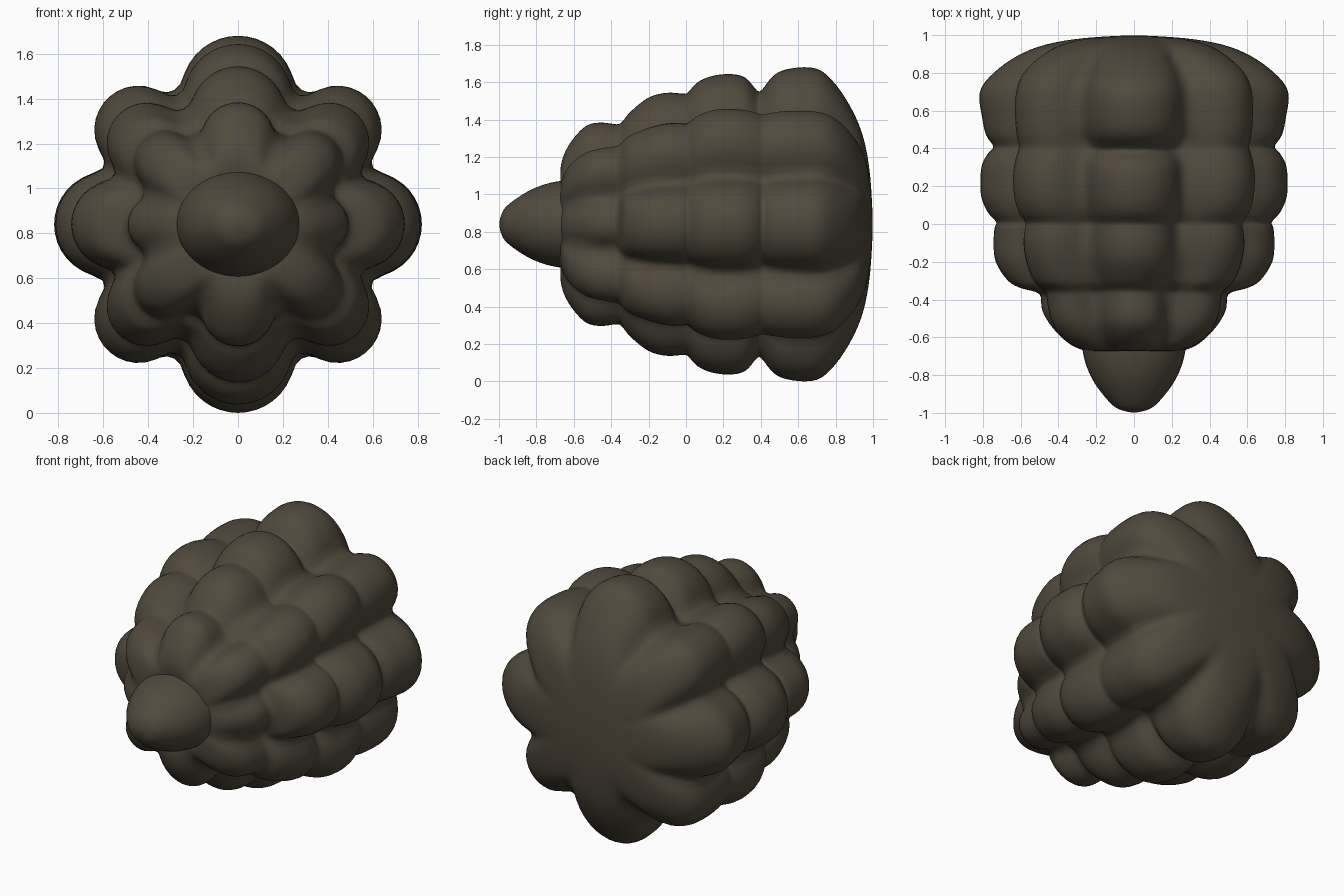
import bpy, bmesh, math

if "Cube" in bpy.data.objects:
    bpy.data.objects.remove(bpy.data.objects["Cube"])

CZ = 0.84          # height of the long axis
LANES = 8          # lobes around the axis

brown = bpy.data.materials.new("dark brown")
brown.diffuse_color = (0.08, 0.067, 0.046, 1)
brown.use_nodes = True
brown.node_tree.nodes["Principled BSDF"].inputs["Base Color"].default_value = brown.diffuse_color

# y, then lobe radius on the top/bottom, left/right and diagonal lanes
BODY = [
    (-0.60, .00, .00, .00), (-0.66, .20, .18, .19), (-0.67, .31, .26, .28),
    (-0.63, .42, .35, .42), (-0.54, .525, .44, .52), (-0.45, .545, .49, .555),
    (-0.37, .535, .50, .57), (-0.34, .55, .60, .60), (-0.30, .60, .67, .65),
    (-0.20, .68, .735, .70), (-0.10, .705, .745, .725), (-0.02, .70, .74, .72),
    (0.01, .705, .73, .72), (0.06, .76, .775, .765), (0.14, .795, .81, .80),
    (0.24, .805, .815, .81), (0.32, .785, .805, .80), (0.38, .715, .77, .78),
    (0.41, .725, .745, .77), (0.47, .80, .785, .785), (0.56, .835, .805, .795),
    (0.70, .835, .82, .79), (0.80, .75, .745, .74), (0.89, .61, .62, .62),
    (0.95, .46, .47, .47), (0.985, .26, .26, .26), (1.0, .00, .00, .00)]

NOSE = [(-1.0, 0), (-0.985, .065), (-0.95, .115), (-0.85, .19),
        (-0.75, .235), (-0.65, .255), (-0.50, .26), (-0.45, 0)]


def smooth_path(pts, n=4):
    """Catmull-Rom curve through the stations."""
    out = []
    for i in range(len(pts) - 1):
        p = [pts[max(0, min(len(pts) - 1, i + k))] for k in (-1, 0, 1, 2)]
        for s in range(n):
            t = s / n
            out.append([0.5 * (2*b + (c-a)*t + (2*a-5*b+4*c-d)*t*t + (3*b-a-3*c+d)*t**3)
                        for a, b, c, d in zip(*p)])
    out.append(list(pts[-1]))
    return out


def clamp(v):
    return min(1, max(0, v))


def lobe_radius(row, ang):
    """Outer envelope of round lobes set about the axis."""
    y, top, side, diag = row
    front = clamp((0.15 - y) / 0.4)
    shift = math.radians(1.5 + 3 * front)        # diagonals lean sideways
    best = 0.785 * (top + side + diag) / 3       # core showing in the grooves
    for k in range(LANES):
        a = k * 2 * math.pi / LANES
        if k % 2:
            p, w = diag, 0.25
            a += -shift if k % 4 == 1 else shift
        elif k % 4 == 0:
            p, w = side, 0.29 - 0.035 * front
        else:
            p, w = top, 0.305
        d = ang - a
        if math.cos(d) < 0.8:
            continue
        c = 1 - w
        f = c * math.cos(d) + math.sqrt(max(0, w*w - (c*math.sin(d))**2))
        # lobes flatten toward the centre of the back
        fade = clamp((p - 0.15) / 0.5) if y > 0.6 else clamp(p / 0.4)
        f = max(f, 0.785)
        best = max(best, p * (1 + (f - 1) * fade))
    return best


def sheet(name, rows, radius, seg, sx=1, sz=1):
    """Closed skin of rings along y."""
    bm = bmesh.new()
    rings = []
    for row in rows:
        ring = []
        for j in range(seg):
            a = 2 * math.pi * j / seg
            r = radius(row, a)
            ring.append(bm.verts.new((sx*r*math.cos(a), row[0], CZ + sz*r*math.sin(a))))
        rings.append(ring)
    for a, b in zip(rings, rings[1:]):
        for j in range(seg):
            k = (j + 1) % seg
            bm.faces.new((a[j], a[k], b[k], b[j]))
    bmesh.ops.remove_doubles(bm, verts=bm.verts, dist=1e-5)
    bmesh.ops.recalc_face_normals(bm, faces=bm.faces)
    for _ in range(2):      # soften the grooves
        bmesh.ops.smooth_vert(bm, verts=bm.verts, factor=0.5,
                              use_axis_x=True, use_axis_y=True, use_axis_z=True)
    for f in bm.faces:
        f.smooth = True
    me = bpy.data.meshes.new(name)
    bm.to_mesh(me)
    bm.free()
    me.materials.append(brown)
    ob = bpy.data.objects.new(name, me)
    bpy.context.collection.objects.link(ob)
    return ob


# lobed body and rounded tip
sheet("lobed_body", smooth_path(BODY), lobe_radius, 128)
sheet("rounded_tip", smooth_path(NOSE), lambda row, a: max(0, row[1]), 48, 1.08, 0.92)
